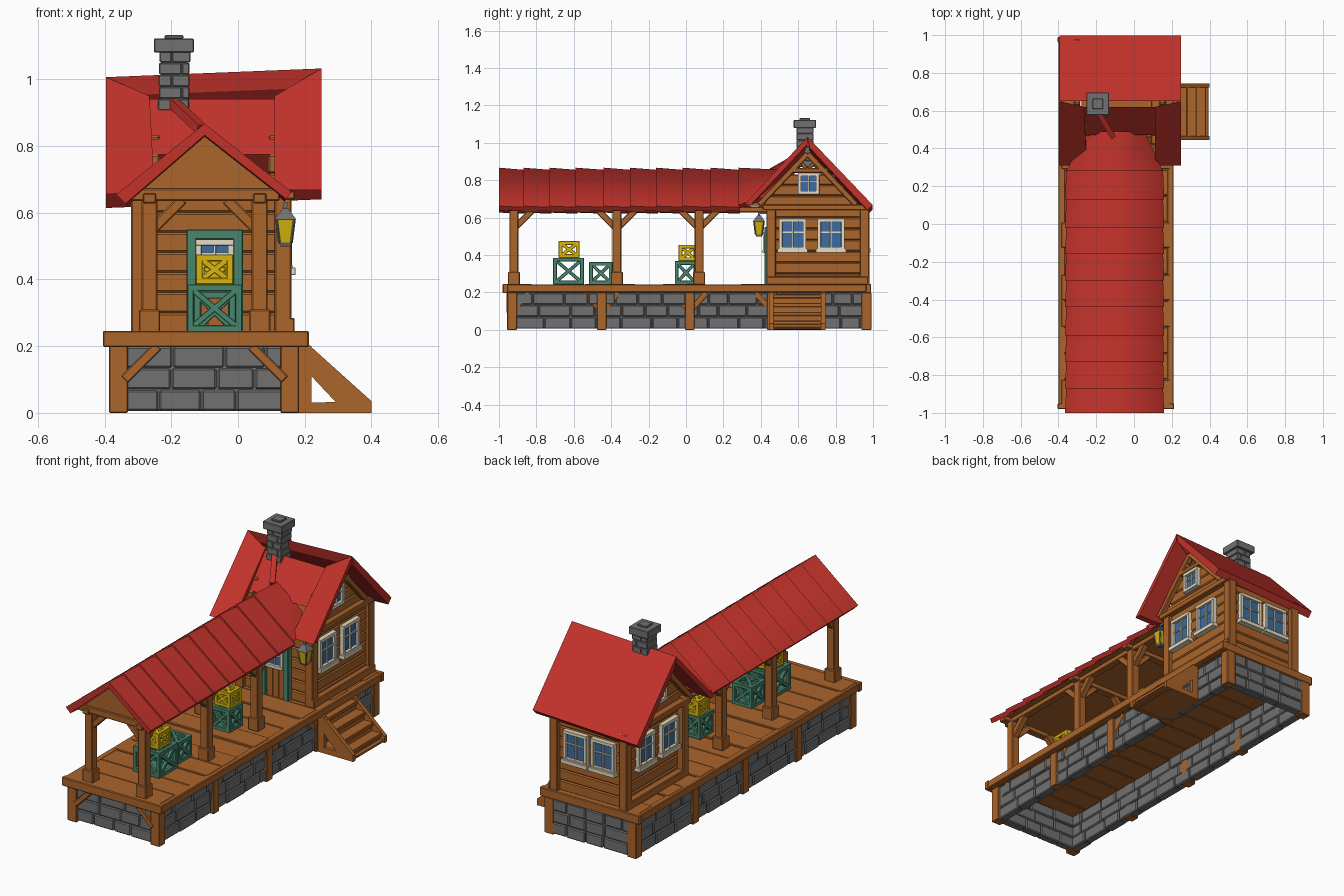
import bpy, bmesh, math, random
from mathutils import Matrix, Vector

random.seed(4)
cube = bpy.data.objects.get("Cube")
if cube:
    bpy.data.objects.remove(cube, do_unlink=True)


def material(name, rgb):
    m = bpy.data.materials.new(name)
    m.use_nodes = True
    m.diffuse_color = (*rgb, 1)
    bsdf = m.node_tree.nodes["Principled BSDF"]
    bsdf.inputs["Base Color"].default_value = (*rgb, 1)
    bsdf.inputs["Roughness"].default_value = 0.8
    return m


RED = material("red roof", (0.54, 0.032, 0.024))
WOOD = material("brown wood", (0.41, 0.128, 0.024))
STONE = material("grey stone", (0.165, 0.165, 0.165))
TEAL = material("teal paint", (0.065, 0.24, 0.155))
YELLOW = material("yellow", (0.7, 0.47, 0.004))
CREAM = material("cream paint", (0.8, 0.73, 0.56))
BLUE = material("blue glass", (0.045, 0.155, 0.36))


def finish(name, mat, bm, bevel=0):
    bmesh.ops.recalc_face_normals(bm, faces=bm.faces)
    mesh = bpy.data.meshes.new(name)
    bm.to_mesh(mesh)
    bm.free()
    mesh.materials.append(mat)
    ob = bpy.data.objects.new(name, mesh)
    bpy.context.collection.objects.link(ob)
    if bevel:
        mod = ob.modifiers.new("soft edges", 'BEVEL')
        mod.width = bevel
        mod.segments = 1
    return ob


def box(x0, x1, y0, y1, z0, z1):
    c = Vector((x0 + x1, y0 + y1, z0 + z1)) / 2
    return Matrix.Translation(c) @ Matrix.Diagonal((x1 - x0, y1 - y0, z1 - z0, 1))


def beam(p, q, w):
    p, q = Vector(p), Vector(q)
    d = q - p
    rot = d.to_track_quat('Z', 'Y').to_matrix().to_4x4()
    return Matrix.Translation((p + q) / 2) @ rot @ Matrix.Diagonal((w, w, d.length, 1))


def build(name, mat, boxes, place=Matrix(), bevel=0):
    bm = bmesh.new()
    for b in boxes:
        bmesh.ops.create_cube(bm, size=1, matrix=place @ b)
    return finish(name, mat, bm, bevel)


def loft(name, mat, *pairs):
    """Solids, each spanned between two matching outlines."""
    bm = bmesh.new()
    for a, b in pairs:
        va, vb = [[bm.verts.new(p) for p in ring] for ring in (a, b)]
        bm.faces.new(va)
        bm.faces.new(vb[::-1])
        for i in range(len(a)):
            j = (i + 1) % len(a)
            bm.faces.new((va[i], vb[i], vb[j], va[j]))
    return finish(name, mat, bm)


# Stone foundation
LEFT, RIGHT, FRONT, BACK = -0.352, 0.148, -0.918, 0.965
stones, core = [], []
corners = [(LEFT, FRONT), (RIGHT, FRONT), (RIGHT, BACK), (LEFT, BACK)]
for i, (ax, ay) in enumerate(corners):
    bx, by = corners[(i + 1) % 4]
    length = math.hypot(bx - ax, by - ay)
    frame = Matrix.Translation((ax, ay, 0)) @ Matrix.Rotation(math.atan2(by - ay, bx - ax), 4, 'Z')
    core.append(frame @ box(0, length, -0.017, 0.017, 0.01, 0.2))
    for row in range(3):
        t = 0
        while t < length - 0.01:
            n = min(random.uniform(0.1, 0.17), length - t)
            d = random.uniform(0.021, 0.028)
            stones.append(frame @ box(t, t + n - 0.004, -d, d, row * 0.065 + 0.006, row * 0.065 + 0.068))
            t += n
build("foundation_stones", STONE, stones, bevel=0.005)
build("foundation_core", STONE, core)

# Deck boards and rim
y, boards = -0.96, []
while y < 0.98:
    n = min(0.139, 0.98 - y)
    boards.append(box(-0.385, 0.19, y, y + n - 0.004, 0.215, 0.238 + random.uniform(0, 0.008)))
    y += n
build("deck_boards", WOOD, boards, bevel=0.003)
build("deck_rim", WOOD, [box(x, x + 0.035, -0.975, 0.985, 0.2, 0.243) for x in (-0.4, 0.175)]
      + [box(-0.405, 0.213, s, s + 0.03, 0.197, 0.246) for s in (-0.98, 0.96)], bevel=0.004)

# Foundation posts with knee braces
legs = []
for x in (-0.358, 0.155):
    for y in (-0.93, -0.45, 0.02, 0.46, 0.965):
        legs.append(box(x - 0.028, x + 0.028, y - 0.026, y + 0.026, 0, 0.2))
        for s in (-1, 1):
            if -0.97 < y + s * 0.1 < 0.97 and y != 0.965:
                legs.append(beam((x, y, 0.1), (x, y + s * 0.09, 0.2), 0.032))
for x, s in ((-0.34, 1), (0.14, -1)):
    legs.append(beam((x, -0.945, 0.1), (x + s * 0.1, -0.945, 0.2), 0.028))
build("foundation_posts", WOOD, legs, bevel=0.003)

# Porch posts, rails and braces
frame = []
for x, s in ((-0.265, 1), (0.065, -1)):
    frame.append(box(x - 0.02, x + 0.02, -0.97, 0.45, 0.628, 0.658))
    for y in (-0.92, -0.37, 0.07):
        frame.append(box(x - 0.024, x + 0.024, y - 0.024, y + 0.024, 0.24, 0.64))
        frame.append(box(x - 0.032, x + 0.032, y - 0.032, y + 0.032, 0.24, 0.31))
        frame.append(beam((x, y, 0.54), (x + s * 0.1, y, 0.64), 0.032))
        for t in (-1, 1):
            if y + t * 0.1 > -0.97:
                frame.append(beam((x, y, 0.54), (x, y + t * 0.1, 0.64), 0.034))
frame += [box(-0.32, 0.125, y - 0.02, y + 0.02, 0.635, 0.672) for y in (-0.94, -0.37, 0.07)]
build("porch_frame", WOOD, frame, bevel=0.004)
gable = [(-0.31, 0.66), (0.115, 0.66), (-0.1, 0.83)]
loft("porch_ceiling", WOOD, [[(x, y, z) for x, z in gable] for y in (-0.95, 0.46)])

# Porch roof in overlapping courses
chevron = [(-0.265, 0.655), (0, 0.867), (0.26, 0.662), (0.245, 0.64), (0, 0.832), (-0.237, 0.627)]


def course(y, scale, drop):
    return [(-0.1 + x * scale, y, z - drop + (1 - scale) * (0.867 - z)) for x, z in chevron]


seams = [-1, -0.87, -0.73, -0.59, -0.44, -0.3, -0.16, -0.02, 0.13, 0.28]
courses = [(course(a, 1, 0), course(b + 0.01, 0.975, 0.012)) for a, b in zip(seams, seams[1:])]
courses.append((course(0.28, 0.97, 0), course(0.49, 0.6, 0.01)))
porch_roof = loft("porch_roof", RED, *courses)
bpy.context.view_layer.objects.active = porch_roof
porch_roof.select_set(True)
bpy.ops.object.shade_smooth_by_angle(angle=math.radians(82))
porch_roof.select_set(False)
build("roof_ridge_strip", RED, [beam((-0.11, 0.46, 0.85), (-0.2, 0.61, 0.935), 0.028)])

# House walls of stacked logs
logs = [box(-0.283, 0.14, 0.45, 0.955, 0.24 + i * 0.06, 0.3 + i * 0.06) for i in range(7)]
for i in range(3):
    half = 0.235 - i * 0.045
    z = 0.66 + i * 0.057
    logs += [box(x, x + 0.05, 0.655 - half, 0.655 + half, z, z + 0.057) for x in (-0.283, 0.09)]
build("log_walls", WOOD, logs, bevel=0.006)
timber = [box(x - 0.025, x + 0.025, y - 0.025, y + 0.025, 0.24, 0.665) for x in (-0.295, 0.135) for y in (0.455, 0.955)]
for x, low in ((-0.3, 0.035), (0.15, 0.022)):
    timber.append(box(x - 0.02, x + 0.02, 0.41, 0.98, 0.64, 0.67))
    timber.append(box(x - 0.02, x + 0.02, 0.43, 0.975, 0.24, 0.285))
    timber.append(box(x - 0.015, x + 0.015, 0.55, 0.76, 0.84, 0.865))
    for s in (-1, 1):
        timber.append(beam((x, 0.65, 0.965 - low), (x, 0.65 + s * 0.26, 0.69 - low), 0.03))
        timber.append(beam((x, 0.65, 0.855), (x, 0.65 + s * 0.045, 0.905), 0.02))
timber += [box(-0.32, 0.16, y - 0.02, y + 0.02, 0.64, 0.67) for y in (0.45, 0.96)]
build("house_timbers", WOOD, timber, bevel=0.004)

# House roof: back slope, front wings and recessed middle
slope = [(0.65, 1.032), (0.998, 0.668), (0.97, 0.64), (0.66, 0.975)]
loft("roof_back", RED, [[(x, y, z - lower) for y, z in slope] for x, lower in ((-0.395, 0.026), (0.25, 0))])
panels = {
    "roof_front_left": [(-0.395, 0.31, 0.656), (-0.25, 0.31, 0.66), (-0.265, 0.62, 0.95), (-0.395, 0.65, 1.006)],
    "roof_front_right": [(0.11, 0.31, 0.668), (0.25, 0.31, 0.668), (0.25, 0.65, 1.032), (0.11, 0.62, 0.95)],
    "roof_front_middle": [(-0.27, 0.47, 0.775), (0.115, 0.47, 0.775), (0.115, 0.62, 0.94), (-0.27, 0.62, 0.94)],
}
for name, top in panels.items():
    under = [(x, y + 0.036, z) for x, y, z in top[:2]] + [(x, y, z - 0.038) for x, y, z in top[2:]]
    loft(name, RED, (top, under))

# Chimney
bricks = [box(-0.23, -0.152, 0.596, 0.676, 0.87, 1.1)]
for i in range(6):
    z, g = 0.87 + i * 0.036, random.uniform(-0.003, 0.003)
    x0, x1, y0, y1 = -0.237 + g, -0.145 + g, 0.59, 0.682
    cut = -0.2 if i % 2 else -0.17
    bricks += [box(x0, cut, y0, y1, z, z + 0.035), box(cut + 0.002, x1, y0, y1, z, z + 0.035)]
bricks += [box(-0.252, -0.132, 0.576, 0.696, 1.08, 1.122), box(-0.22, -0.164, 0.608, 0.664, 1.12, 1.132)]
build("chimney", STONE, bricks, bevel=0.003)


# Windows, each facing its own -y before it is turned
def window(name, pos, turn, w, h, sill=True):
    place = Matrix.Translation(pos) @ Matrix.Rotation(math.radians(turn), 4, 'Z')
    a, b, t = w / 2, h / 2, 0.018
    bars = [box(-a, -a + t, -0.02, 0.01, -b, b), box(a - t, a, -0.02, 0.01, -b, b),
            box(-a, a, -0.022, 0.01, b - t, b), box(-a, a, -0.022, 0.01, -b, -b + t),
            box(-0.004, 0.004, -0.014, 0.01, -b, b), box(-a, a, -0.013, 0.01, 0.008, 0.016)]
    if sill:
        bars.append(box(-a - 0.008, a + 0.008, -0.03, 0.01, -b - 0.012, -b + 0.01))
    build(name + "_frame", CREAM, bars, place, 0.001)
    build(name + "_glass", BLUE, [box(-a + 0.01, a - 0.01, -0.006, 0.005, -b + 0.01, b - 0.01)], place)


for side, x, turn in (("left", 0.142, 90), ("right", -0.285, -90)):
    for label, y in (("front", 0.57), ("rear", 0.775)):
        window(f"{side}_{label}_window", (x, y, 0.51), turn, 0.145, 0.17)
    window(side + "_attic_window", (x, 0.655, 0.782), turn, 0.115, 0.115, False)
for label, x in (("left", 0.005), ("right", -0.165)):
    window(f"back_{label}_window", (x, 0.957, 0.51), 180, 0.145, 0.17)

# Door
build("door_frame", TEAL, [box(-0.155, -0.125, 0.42, 0.46, 0.24, 0.55), box(-0.015, 0.015, 0.42, 0.46, 0.24, 0.55),
                           box(-0.155, 0.015, 0.42, 0.46, 0.52, 0.55)], bevel=0.003)
build("door", WOOD, [box(-0.126 + i * 0.037, -0.09 + i * 0.037, 0.435, 0.46, 0.24, 0.525) for i in range(3)])
window("door_window", (-0.07, 0.432, 0.465), 0, 0.115, 0.11, False)

# Side stairs with solid risers and a closed bottom
sides = [[(0.18, 0), (0.4, 0), (0.4, 0.035), (0.18, 0.03)],
         [(0.18, 0.03), (0.22, 0.03), (0.22, 0.2), (0.18, 0.215)],
         [(0.2, 0.215), (0.4, 0.035), (0.295, 0.03), (0.22, 0.11)]]
loft("stair_sides", WOOD, *[[[(x, y + d, z) for x, z in quad] for d in (0, 0.022)]
                            for y in (0.445, 0.723) for quad in sides])
steps = [box(0.16, 0.395, 0.45, 0.74, 0.003, 0.015)]
for i in range(4):
    x, z = 0.17 + i * 0.05, 0.19 - i * 0.047
    steps.append(box(x, x + 0.062, 0.45, 0.74, z - 0.02, z))
    steps.append(box(x + 0.043, x + 0.053, 0.46, 0.73, z - 0.05, z - 0.018))
build("stair_treads", WOOD, steps, bevel=0.003)


# Open slatted crates
def crate(name, mat, x, y, z, w, h):
    a, t = w / 2, 0.01
    e = a - t
    bars = [box(-e, e, -e, e, 0.002, 0.012)]
    for s in (-1, 1):
        bars.append(beam((-e, -e * s, h - t), (e, e * s, h - t), 0.018))
        for r in (-1, 1):
            bars.append(beam((s * e, r * e, 0), (s * e, r * e, h), 2 * t))
            for k in (t, h - t):
                bars += [beam((-a, s * e, k), (a, s * e, k), 2 * t), beam((s * e, -a, k), (s * e, a, k), 2 * t)]
            bars.append(beam((-e * r, s * e, t), (e * r, s * e, h - t), 0.018))
            bars.append(beam((s * e, -e * r, t), (s * e, e * r, h - t), 0.018))
    build(name, mat, bars, Matrix.Translation((x, y, z)), 0.002)


crate("large_crate", TEAL, -0.07, -0.628, 0.243, 0.165, 0.142)
crate("middle_crate", TEAL, -0.07, -0.455, 0.243, 0.125, 0.12)
crate("rear_crate", TEAL, -0.07, 0, 0.243, 0.12, 0.125)
crate("front_yellow_crate", YELLOW, -0.07, -0.625, 0.385, 0.112, 0.09)
crate("rear_yellow_crate", YELLOW, -0.07, 0.01, 0.368, 0.1, 0.087)


# Lantern
def cone(name, mat, z0, z1, r0, r1):
    bm = bmesh.new()
    place = Matrix.Translation((0.142, 0.39, (z0 + z1) / 2)) @ Matrix.Rotation(math.pi / 4, 4, 'Z')
    bmesh.ops.create_cone(bm, cap_ends=True, segments=4, radius1=r0, radius2=r1, depth=z1 - z0, matrix=place)
    finish(name, mat, bm)


cone("lantern_glass", YELLOW, 0.51, 0.582, 0.026, 0.039)
cone("lantern_cap", STONE, 0.58, 0.612, 0.046, 0.012)
cone("lantern_base", STONE, 0.498, 0.511, 0.02, 0.027)
rods = [beam((0.142 + s * 0.018, 0.39 + t * 0.018, 0.51), (0.142 + s * 0.027, 0.39 + t * 0.027, 0.582), 0.006)
        for s in (-1, 1) for t in (-1, 1)]
rods += [beam((0.142, 0.39, 0.6), (0.142, 0.39, 0.63), 0.01), beam((0.142, 0.385, 0.625), (0.142, 0.45, 0.625), 0.012)]
build("lantern_frame", STONE, rods)
